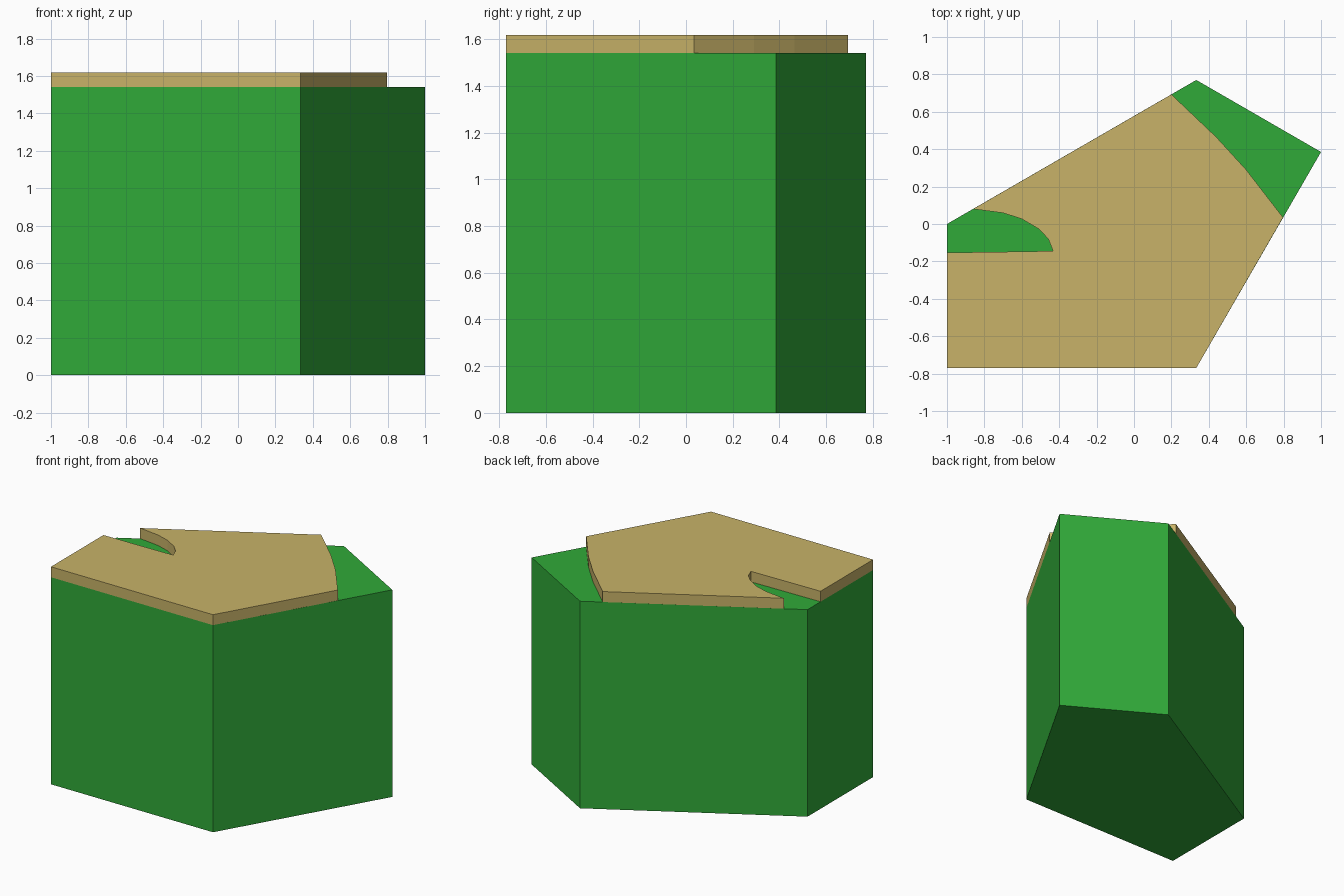
import bpy, bmesh

if "Cube" in bpy.data.objects:
    bpy.data.objects.remove(bpy.data.objects["Cube"])


def prism(name, outline, z0, z1, color):
    """Extrude a counter-clockwise outline from z0 to z1."""
    bm = bmesh.new()
    base = bm.faces.new([bm.verts.new((x, y, z0)) for x, y in outline])
    top = bmesh.ops.extrude_face_region(bm, geom=[base], use_keep_orig=True)["geom"]
    bmesh.ops.translate(bm, vec=(0, 0, z1 - z0),
                        verts=[v for v in top if isinstance(v, bmesh.types.BMVert)])
    bmesh.ops.recalc_face_normals(bm, faces=bm.faces)
    mesh = bpy.data.meshes.new(name)
    bm.to_mesh(mesh)
    bm.free()
    mat = bpy.data.materials.new(name + "_colour")
    mat.diffuse_color = color
    mat.use_nodes = True
    mat.node_tree.nodes["Principled BSDF"].inputs["Base Color"].default_value = mat.diffuse_color
    mesh.materials.append(mat)
    obj = bpy.data.objects.new(name, mesh)
    bpy.context.collection.objects.link(obj)
    return obj


BODY_TOP, PATH_TOP = 1.54, 1.618

# Pentagonal grass block
body = [(-1, -0.77), (0.333, -0.77), (1, 0.385), (0.333, 0.77), (-1, 0)]
prism("grass_block", body, 0, BODY_TOP, (0.03, 0.4, 0.04, 1))

# Raised sand layer: shallow arc on the right, rounded notch on the left
right_arc = [(0.797, 0.035), (0.6, 0.29), (0.44, 0.465), (0.2, 0.693)]
notch = [(-0.861, 0.08), (-0.7, 0.059), (-0.6, 0.027), (-0.51, -0.026),
         (-0.458, -0.08), (-0.433, -0.144), (-0.58, -0.147), (-1, -0.153)]
sand = body[:2] + right_arc + notch
prism("sand_layer", sand, BODY_TOP, PATH_TOP, (0.58, 0.45, 0.14, 1))
